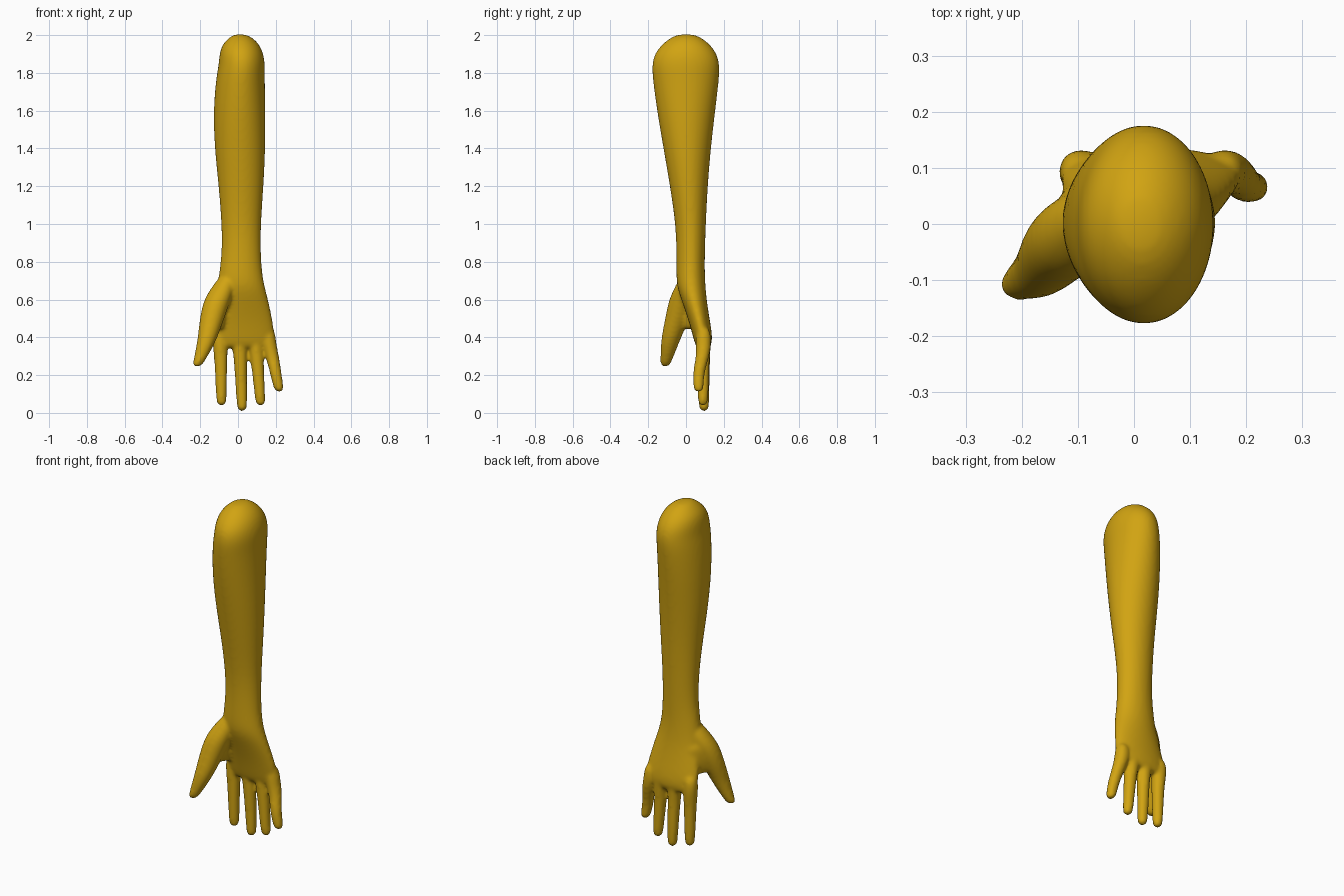
import bpy
import bmesh
from math import sin, cos, pi, radians
from mathutils import Vector

cube = bpy.data.objects.get("Cube")
if cube:
    bpy.data.objects.remove(cube, do_unlink=True)

SIDES = 20
bm = bmesh.new()


def loft(rows, angle=0.0):
    """Closed skin through horizontal ellipses: (z, centre x, centre y, radius x, radius y)."""
    rings = []
    c, s = cos(angle), sin(angle)
    for z, cx, cy, rx, ry in rows:
        ring = []
        for i in range(SIDES):
            t = 2 * pi * i / SIDES
            u, v = rx * cos(t), ry * sin(t)
            ring.append(bm.verts.new((cx + u * c - v * s, cy + u * s + v * c, z)))
        rings.append(ring)
    for a, b in zip(rings, rings[1:]):
        for i in range(SIDES):
            j = (i + 1) % SIDES
            bm.faces.new((a[i], b[i], b[j], a[j]))
    bm.faces.new(rings[0])
    bm.faces.new(rings[-1][::-1])


def box_rows(bounds):
    """Turn (z, left, right, front, back) limits into loft rows."""
    return [(z, (a + b) / 2, (c + d) / 2, (b - a) / 2, (d - c) / 2)
            for z, a, b, c, d in bounds]


def digit(points):
    """Round tube through (x, y, z, radius) points, with a rounded tip."""
    rows = [(z, x, y, r, r) for x, y, z, r in points]
    end, before = Vector(points[-1][:3]), Vector(points[-2][:3])
    step = (end - before).normalized()
    r = points[-1][3]
    for t in (30, 55, 75, 87):
        p = end + step * r * sin(radians(t))
        k = r * cos(radians(t))
        rows.append((p.z, p.x, p.y, k, k))
    loft(rows)


# Forearm from rounded elbow to wrist, running on into the palm
loft(box_rows([
    (2.005, -.02, .04, -.04, .04),
    (1.985, -.05, .08, -.085, .085),
    (1.95, -.085, .115, -.13, .13),
    (1.9, -.1, .137, -.17, .167),
    (1.84, -.104, .145, -.183, .181),
    (1.77, -.118, .143, -.179, .178),
    (1.6, -.133, .147, -.156, .157),
    (1.4, -.126, .147, -.121, .133),
    (1.2, -.104, .137, -.086, .116),
    (1, -.088, .122, -.056, .106),
    (.85, -.087, .122, -.051, .101),
    (.75, -.1, .128, -.052, .1),
    (.67, -.11, .142, -.05, .104),
    (.6, -.115, .162, -.025, .11),
    (.5, -.13, .184, .01, .125),
    (.42, -.137, .197, .032, .139),
    (.37, -.13, .195, .045, .138),
    (.34, -.11, .18, .06, .125),
]))

# Fingers: (knuckle x, middle x, tip x, tip y, tip z)
fingers = {
    "index": (-.095, -.091, -.088, .09, .035),
    "middle": (.006, .012, .021, .095, .006),
    "ring": (.09, .1, .118, .09, .035),
    "pinky": (.158, .182, .214, .066, .107),
}
for knuckle, mid, tip, y, z in fingers.values():
    digit([(knuckle, .09, .46, .036),
           (knuckle, .094, .38, .043),
           (mid, .09, .3, .036),
           ((mid + tip) / 2, y, (z + .33) / 2, .032),
           (tip, y, z + .03, .028)])

# Thumb with the ball of the palm
digit([(-.04, .02, .74, .045),
       (-.075, .005, .67, .062),
       (-.11, -.02, .6, .073),
       (-.138, -.045, .5, .066),
       (-.16, -.078, .4, .053),
       (-.184, -.094, .33, .042),
       (-.208, -.106, .27, .03)])

# Web of skin between thumb and index finger
loft([(.64, -.08, .03, .07, .05),
      (.55, -.1, .02, .085, .045),
      (.48, -.108, .018, .085, .035),
      (.44, -.108, .02, .075, .022)], radians(58))

bmesh.ops.recalc_face_normals(bm, faces=bm.faces)
mesh = bpy.data.meshes.new("forearm_and_hand")
bm.to_mesh(mesh)
bm.free()
arm = bpy.data.objects.new("forearm_and_hand", mesh)
bpy.context.collection.objects.link(arm)

# Ochre skin
ochre = bpy.data.materials.new("ochre")
ochre.use_nodes = True
colour = (.64, .37, .006, 1)
ochre.diffuse_color = colour
for node in ochre.node_tree.nodes:
    if node.type == 'BSDF_PRINCIPLED':
        node.inputs["Base Color"].default_value = colour
mesh.materials.append(ochre)

# Fuse the parts into one soft skin
sub = arm.modifiers.new("round", 'SUBSURF')
sub.levels = sub.render_levels = 2
fuse = arm.modifiers.new("fuse", 'REMESH')
fuse.mode = 'VOXEL'
fuse.voxel_size = .009
fuse.use_smooth_shade = True
soft = arm.modifiers.new("soften", 'SMOOTH')
soft.factor = .5
soft.iterations = 10

bpy.ops.object.select_all(action='DESELECT')
arm.select_set(True)
bpy.context.view_layer.objects.active = arm
bpy.ops.object.convert(target='MESH')
bpy.ops.object.shade_smooth()
